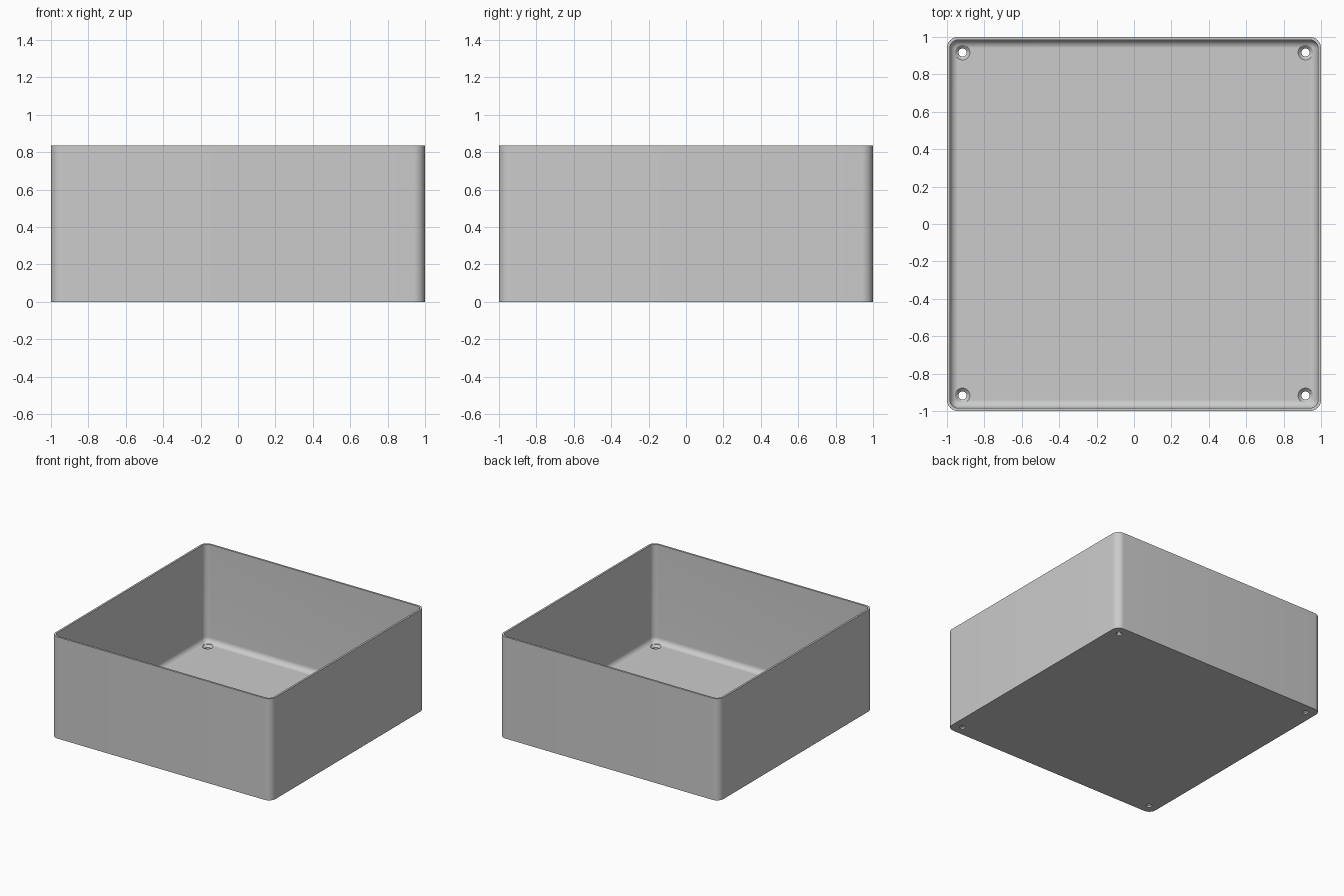
import bpy
import bmesh
from math import sin, cos, pi

if "Cube" in bpy.data.objects:
    bpy.data.objects.remove(bpy.data.objects["Cube"], do_unlink=True)

HEIGHT, WALL, FLOOR = 0.835, 0.016, 0.03
OUTER_R = 0.06
INNER_R = OUTER_R - WALL
SEGMENTS = 10
HOLE = 0.917

grey = bpy.data.materials.new("plain grey")
grey.use_nodes = True
colour = (0.6, 0.6, 0.6, 1)
grey.diffuse_color = colour
grey.node_tree.nodes["Principled BSDF"].inputs["Base Color"].default_value = colour


def new_object(name, bm):
    bmesh.ops.remove_doubles(bm, verts=bm.verts, dist=0.0001)
    bmesh.ops.recalc_face_normals(bm, faces=bm.faces)
    mesh = bpy.data.meshes.new(name)
    bm.to_mesh(mesh)
    bm.free()
    mesh.materials.append(grey)
    obj = bpy.data.objects.new(name, mesh)
    bpy.context.collection.objects.link(obj)
    return obj


def rounded_square(half, radius, z):
    points = []
    for corner, (sx, sy) in enumerate([(1, 1), (-1, 1), (-1, -1), (1, -1)]):
        for i in range(SEGMENTS + 1):
            a = (corner + i / SEGMENTS) * pi / 2
            points.append((sx * (half - radius) + radius * cos(a),
                           sy * (half - radius) + radius * sin(a), z))
    return points


def loft(bm, rings):
    loops = [[bm.verts.new(p) for p in ring] for ring in rings]
    n = len(loops[0])
    for a, b in zip(loops, loops[1:]):
        for i in range(n):
            j = (i + 1) % n
            bm.faces.new((a[i], a[j], b[j], b[i]))
    bm.faces.new(loops[0])
    bm.faces.new(loops[-1])


# Open box: outer wall, rim, inner wall, then a fillet down to the floor
inner = 1 - WALL
rings = [rounded_square(1, OUTER_R, 0),
         rounded_square(1, OUTER_R, HEIGHT),
         rounded_square(inner, INNER_R, HEIGHT)]
for i in range(SEGMENTS + 1):
    a = i / SEGMENTS * pi / 2
    inset = INNER_R * (1 - cos(a))
    rings.append(rounded_square(inner - inset, max(INNER_R - inset, 0.0005),
                                FLOOR + INNER_R * (1 - sin(a))))
bm = bmesh.new()
loft(bm, rings)
box = new_object("open_box", bm)

# Countersunk screw holes: a straight bore flaring out to the floor surface
bm = bmesh.new()
profile = [(0.022, -0.02), (0.022, 0.012), (0.04, FLOOR), (0.04, FLOOR + 0.02)]
for x in (-HOLE, HOLE):
    for y in (-HOLE, HOLE):
        loft(bm, [[(x + r * cos(k * pi / 16), y + r * sin(k * pi / 16), z)
                   for k in range(32)] for r, z in profile])
cutter = new_object("hole_cutter", bm)
cutter.hide_render = True

cut = box.modifiers.new("screw_holes", "BOOLEAN")
cut.operation = "DIFFERENCE"
cut.solver = "EXACT"
cut.object = cutter

bpy.context.view_layer.objects.active = box
box.select_set(True)
bpy.ops.object.modifier_apply(modifier=cut.name)
bpy.data.objects.remove(cutter, do_unlink=True)
bpy.ops.object.shade_smooth_by_angle(angle=pi / 6)
